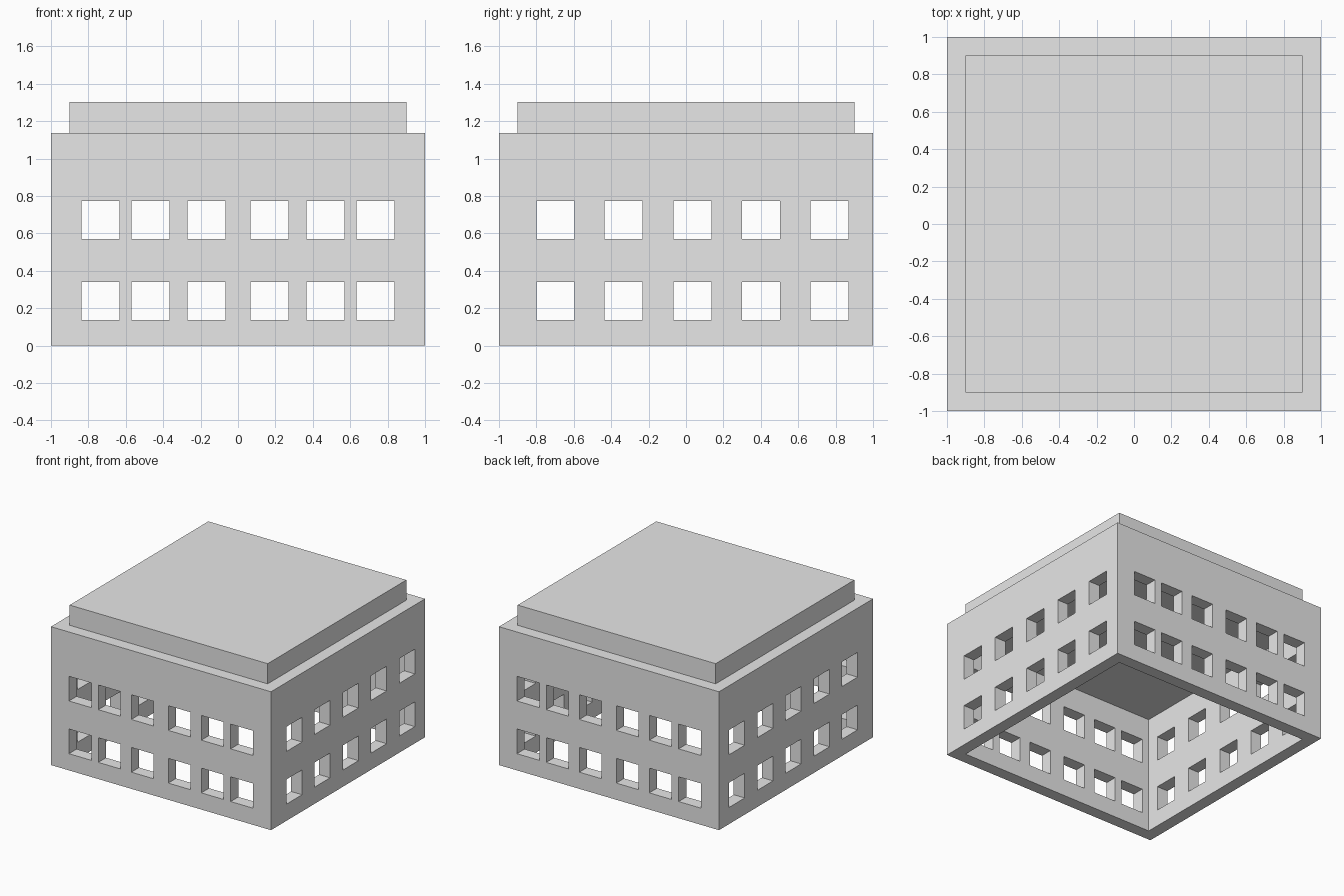
import bpy
import bmesh
from mathutils import Matrix, Vector

default = bpy.data.objects.get("Cube")
if default:
    bpy.data.objects.remove(default, do_unlink=True)

WALL_TOP, ROOF_TOP, CEILING = 1.137, 1.303, 0.967
WINDOW = 0.203
SILLS = (0.137, 0.57)
FRONT_WINDOWS = (-0.735, -0.468, -0.168, 0.168, 0.468, 0.735)
SIDE_WINDOWS = (-0.698, -0.334, 0.035, 0.4, 0.767)

grey = bpy.data.materials.new("light grey")
grey.use_nodes = True
colour = (0.8, 0.8, 0.8, 1)
grey.diffuse_color = colour
grey.node_tree.nodes["Principled BSDF"].inputs["Base Color"].default_value = colour


def boxes(name, parts):
    """One object made of boxes, each given as (centre, size)."""
    bm = bmesh.new()
    for centre, size in parts:
        place = Matrix.Translation(centre) @ Matrix.Diagonal(Vector(size).to_4d())
        bmesh.ops.create_cube(bm, size=1, matrix=place)
    mesh = bpy.data.meshes.new(name)
    bm.to_mesh(mesh)
    bm.free()
    mesh.materials.append(grey)
    obj = bpy.data.objects.new(name, mesh)
    bpy.context.collection.objects.link(obj)
    return obj


def cut(target, cutter):
    """Subtract the cutter from the target, then discard it."""
    cutter.hide_render = True
    mod = target.modifiers.new("cut", 'BOOLEAN')
    mod.operation, mod.solver, mod.object = 'DIFFERENCE', 'EXACT', cutter
    bpy.context.view_layer.objects.active = target
    bpy.ops.object.modifier_apply(modifier=mod.name)
    bpy.data.objects.remove(cutter, do_unlink=True)


# Hollow building body, open underneath
body = boxes("building_walls", [((0, 0, WALL_TOP / 2), (2, 2, WALL_TOP))])
cut(body, boxes("room_cutter", [((0, 0, CEILING - 1), (1.8, 1.8, 2))]))

# Two rows of square windows, opposite walls matching
rows = [sill + WINDOW / 2 for sill in SILLS]
cut(body, boxes("front_window_cutter",
                [((x, 0, z), (WINDOW, 3, WINDOW)) for x in FRONT_WINDOWS for z in rows]))
cut(body, boxes("side_window_cutter",
                [((0, y, z), (3, WINDOW, WINDOW)) for y in SIDE_WINDOWS for z in rows]))

# Raised roof slab
boxes("roof_slab", [((0, 0, (WALL_TOP + ROOF_TOP) / 2), (1.8, 1.8, ROOF_TOP - WALL_TOP))])
